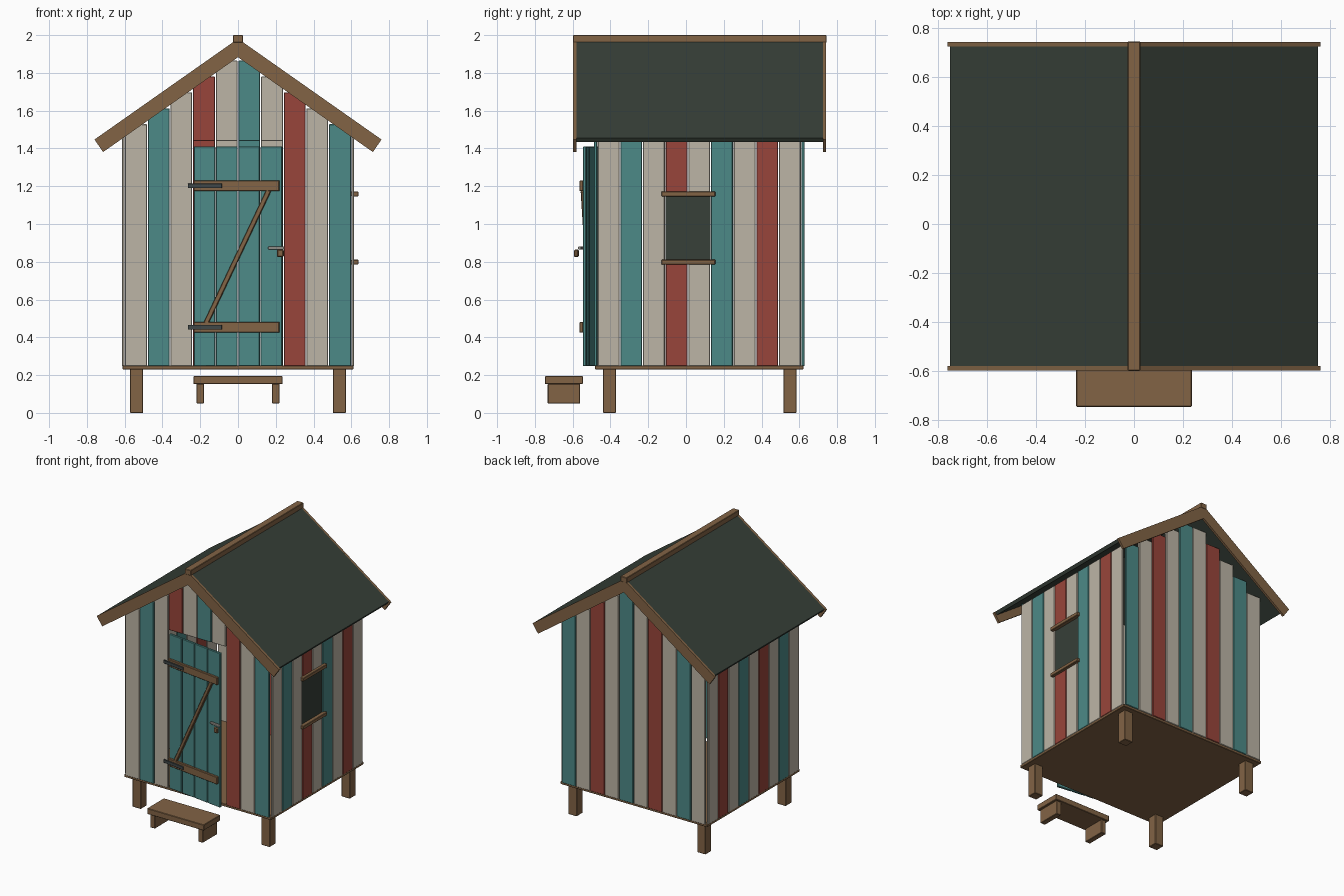
import bpy, bmesh, math
from mathutils import Matrix, Vector

if "Cube" in bpy.data.objects:
    bpy.data.objects.remove(bpy.data.objects["Cube"])


def material(name, rgb):
    m = bpy.data.materials.new(name)
    lin = [c / 12.92 if c <= 0.04045 else ((c + 0.055) / 1.055) ** 2.4 for c in rgb]
    m.diffuse_color = (*lin, 1)
    m.use_nodes = True
    m.node_tree.nodes["Principled BSDF"].inputs["Base Color"].default_value = m.diffuse_color
    return m


CREAM = material("cream paint", (0.74, 0.71, 0.65))
TEAL = material("teal paint", (0.30, 0.54, 0.53))
RED = material("red paint", (0.60, 0.27, 0.23))
WOOD = material("brown wood", (0.51, 0.39, 0.27))
FELT = material("dark green felt", (0.215, 0.25, 0.22))
IRON = material("dark iron", (0.25, 0.28, 0.28))
STEEL = material("light steel", (0.72, 0.70, 0.67))
STRIPES = [CREAM, TEAL, CREAM, RED]


def finish(name, bm, mat):
    bmesh.ops.recalc_face_normals(bm, faces=bm.faces[:])
    me = bpy.data.meshes.new(name)
    bm.to_mesh(me)
    bm.free()
    me.materials.append(mat)
    ob = bpy.data.objects.new(name, me)
    bpy.context.collection.objects.link(ob)
    return ob


def box(name, mat, x, y, z, matrix=None, bevel=0.003):
    """Bevelled box from (min, max) ranges on each axis."""
    bm = bmesh.new()
    bmesh.ops.create_cube(bm, size=1)
    for v in bm.verts:
        v.co = Vector([(a + b) / 2 + c * (b - a) for c, (a, b) in zip(v.co, (x, y, z))])
    if bevel:
        bmesh.ops.bevel(bm, geom=bm.edges[:], offset=bevel, segments=1, affect='EDGES')
    if matrix:
        bm.transform(matrix)
    return finish(name, bm, mat)


def extrude_y(name, mat, points, y0, y1):
    """Extrude an x-z outline along y."""
    bm = bmesh.new()
    face = bm.faces.new([bm.verts.new((px, y0, pz)) for px, pz in points])
    new = bmesh.ops.extrude_face_region(bm, geom=[face])["geom"]
    bmesh.ops.translate(bm, vec=(0, y1 - y0, 0),
                        verts=[g for g in new if isinstance(g, bmesh.types.BMVert)])
    return finish(name, bm, mat)


PITCH, GAP = 0.12, 0.0025
SLOPE = 0.703

# Floor and legs
box("floor", WOOD, (-0.612, 0.612), (-0.482, 0.622), (0.23, 0.25))
for sx in (-1, 1):
    for y in (-0.405, 0.55):
        box("leg", WOOD, (sx * 0.537 - 0.035, sx * 0.537 + 0.035),
            (y - 0.035, y + 0.035), (0, 0.232))

# Gable walls: ten planks each, tops stepping up under the roof
for part, y in (("front", (-0.488, -0.471)), ("back", (0.611, 0.628))):
    for i in range(10):
        x0 = -0.6 + i * PITCH
        top = 1.95 - SLOPE * max(abs(x0), abs(x0 + PITCH))
        base = 1.44 if part == "front" and 3 <= i <= 6 else 0.247
        box(part + "_plank", STRIPES[i % 4], (x0 + GAP, x0 + PITCH - GAP), y, (base, top))

# Side walls: nine planks each, two cut by the window on the right
for sx in (-1, 1):
    xr = tuple(sorted((sx * 0.6, sx * 0.615)))
    for i in range(9):
        y0 = -0.47 + i * PITCH
        spans = [(0.247, 1.505)]
        if sx > 0 and i in (3, 4):
            spans = [(0.247, 0.80), (1.155, 1.505)]
        for zr in spans:
            box("side_plank", STRIPES[i % 4], xr, (y0 + GAP, y0 + PITCH - GAP), zr)

# Window pane with ledges above and below
box("window_pane", FELT, (0.6, 0.609), (-0.108, 0.13), (0.795, 1.16), bevel=0)
for z in ((0.785, 0.811), (1.146, 1.173)):
    box("window_ledge", WOOD, (0.598, 0.637), (-0.13, 0.155), z)

# Roof panels, barge boards and ridge
for sx in (-1, 1):
    panel = [(0, 1.981), (0.75, 1.454), (0.736, 1.433), (0, 1.95)]
    barge = [(0, 1.981), (0.76, 1.447), (0.714, 1.381), (0, 1.883)]
    extrude_y("roof_panel", FELT, [(sx * a, b) for a, b in panel], -0.58, 0.726)
    for y0, y1 in ((-0.597, -0.579), (0.725, 0.742)):
        extrude_y("barge_board", WOOD, [(sx * a, b) for a, b in barge], y0, y1)
box("ridge_beam", WOOD, (-0.026, 0.026), (-0.599, 0.744), (1.96, 2.0))

# Door, hung on its left edge and standing slightly open
# (door space: x from the hinge, y = 0 on the front face)
DOOR = Matrix.Translation((-0.237, -0.484, 0)) @ Matrix.Rotation(math.radians(-7.5), 4, 'Z')
for i in range(4):
    box("door_plank", TEAL, (i * 0.119 + GAP, (i + 1) * 0.119 - GAP),
        (0, 0.018), (0.247, 1.41), DOOR)
for z in (0.453, 1.202):
    box("door_batten", WOOD, (0.005, 0.462), (-0.02, 0), (z - 0.028, z + 0.028), DOOR)
    box("door_hinge", IRON, (-0.025, 0.155), (-0.028, -0.019), (z - 0.012, z + 0.012),
        DOOR, bevel=0.001)

# Diagonal door brace
a, b = Vector((0.07, -0.01, 0.475)), Vector((0.405, -0.01, 1.178))
length = (b - a).length
tilt = math.atan2(b.x - a.x, b.z - a.z)
BRACE = DOOR @ Matrix.Translation((a + b) / 2) @ Matrix.Rotation(tilt, 4, 'Y')
box("door_brace", WOOD, (-0.0125, 0.0125), (-0.01, 0.01), (-length / 2, length / 2), BRACE)

# Latch and knob
box("latch_bar", STEEL, (0.402, 0.488), (-0.024, -0.008), (0.865, 0.881), DOOR)
box("latch_knob", WOOD, (0.452, 0.488), (-0.046, -0.024), (0.824, 0.866), DOOR, bevel=0.006)

# Front step
box("step_top", WOOD, (-0.236, 0.236), (-0.746, -0.546), (0.152, 0.195))
for sx in (-1, 1):
    box("step_support", WOOD, (sx * 0.2 - 0.02, sx * 0.2 + 0.02), (-0.732, -0.56), (0.05, 0.154))
